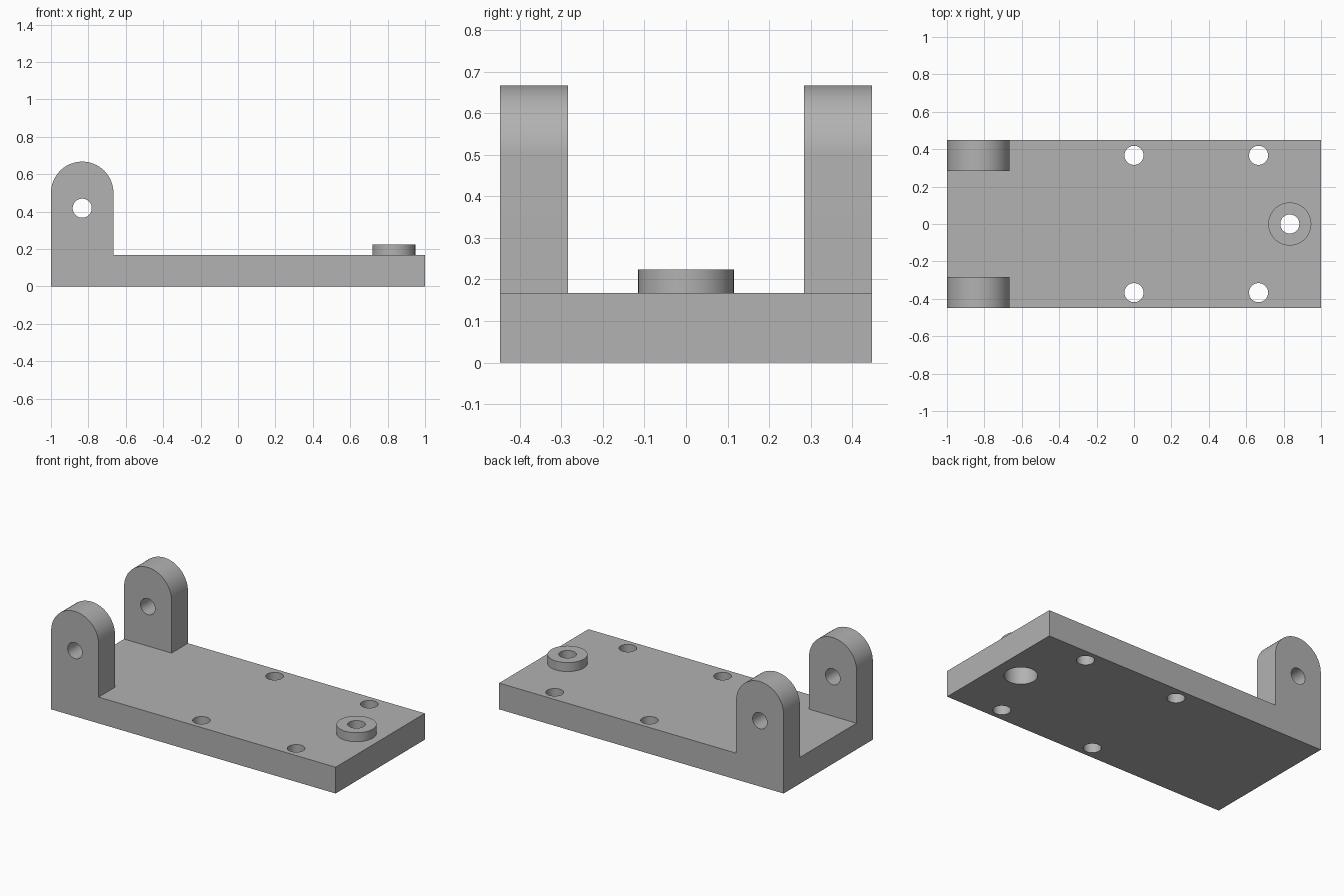
import bpy
import bmesh
from math import pi, cos, sin, radians
from mathutils import Matrix

if "Cube" in bpy.data.objects:
    bpy.data.objects.remove(bpy.data.objects["Cube"], do_unlink=True)

HALF_WIDTH = 0.448
PLATE_TOP = 0.167
LUG_THICK = 0.164
LUG_RADIUS = 0.167
LUG_X = LUG_RADIUS - 1
BOSS_X = 0.833
BOSS_TOP = 0.224
HOLE = 0.051

grey = bpy.data.materials.new("plain grey")
grey.use_nodes = True
colour = (0.445, 0.445, 0.445, 1)
grey.diffuse_color = colour
grey.node_tree.nodes["Principled BSDF"].inputs["Base Color"].default_value = colour


def make_object(name, bm):
    bmesh.ops.recalc_face_normals(bm, faces=bm.faces)
    mesh = bpy.data.meshes.new(name)
    bm.to_mesh(mesh)
    bm.free()
    mesh.materials.append(grey)
    obj = bpy.data.objects.new(name, mesh)
    bpy.context.collection.objects.link(obj)
    return obj


def extrude_profile(name, points, y_start, depth):
    """Extrude an (x, z) outline along y."""
    bm = bmesh.new()
    face = bm.faces.new([bm.verts.new((x, y_start, z)) for x, z in points])
    result = bmesh.ops.extrude_face_region(bm, geom=[face])
    moved = [v for v in result["geom"] if isinstance(v, bmesh.types.BMVert)]
    bmesh.ops.translate(bm, verts=moved, vec=(0, depth, 0))
    return make_object(name, bm)


def cylinder(name, radius, centre, length, along_y=False):
    bm = bmesh.new()
    turn = Matrix.Rotation(pi / 2 if along_y else 0, 4, "X")
    bmesh.ops.create_cone(bm, cap_ends=True, segments=64, radius1=radius,
                          radius2=radius, depth=length,
                          matrix=Matrix.Translation(centre) @ turn)
    return make_object(name, bm)


def combine(target, other, operation):
    """Apply a boolean and remove the helper object."""
    other.hide_render = True
    mod = target.modifiers.new(operation.lower(), "BOOLEAN")
    mod.operation = operation
    mod.solver = "EXACT"
    mod.object = other
    bpy.context.view_layer.objects.active = target
    bpy.ops.object.modifier_apply(modifier=mod.name)
    bpy.data.objects.remove(other, do_unlink=True)


# Flat base plate
bracket = extrude_profile(
    "hinge_bracket", [(-1, 0), (1, 0), (1, PLATE_TOP), (-1, PLATE_TOP)],
    -HALF_WIDTH, 2 * HALF_WIDTH)

# Pair of round-topped lugs
arch = [(LUG_X + LUG_RADIUS * cos(pi * i / 32),
         0.5 + LUG_RADIUS * sin(pi * i / 32)) for i in range(33)]
outline = [(-1, 0), (LUG_X + LUG_RADIUS, 0)] + arch
for name, y in (("front_lug", -HALF_WIDTH), ("back_lug", HALF_WIDTH - LUG_THICK)):
    combine(bracket, extrude_profile(name, outline, y, LUG_THICK), "UNION")

# Raised boss
combine(bracket, cylinder("boss", 0.115, (BOSS_X, 0, BOSS_TOP / 2 + 0.05),
                          BOSS_TOP - 0.1), "UNION")

# Pin hole through both lugs
combine(bracket, cylinder("pin_cutter", HOLE, (LUG_X, 0, 0.418), 2, True), "DIFFERENCE")

# Screw holes through the plate and the boss, with a wide recess below the boss
for x in (0, 0.666):
    for y in (-0.367, 0.367):
        combine(bracket, cylinder("screw_cutter", HOLE, (x, y, 0), 1), "DIFFERENCE")
combine(bracket, cylinder("boss_cutter", HOLE, (BOSS_X, 0, 0), 1), "DIFFERENCE")
combine(bracket, cylinder("recess_cutter", 0.095, (BOSS_X, 0, 0), 2 * PLATE_TOP),
        "DIFFERENCE")

# Smooth round walls, sharp edges elsewhere
bpy.ops.object.select_all(action="DESELECT")
bracket.select_set(True)
bpy.context.view_layer.objects.active = bracket
bpy.ops.object.shade_smooth_by_angle(angle=radians(30))
